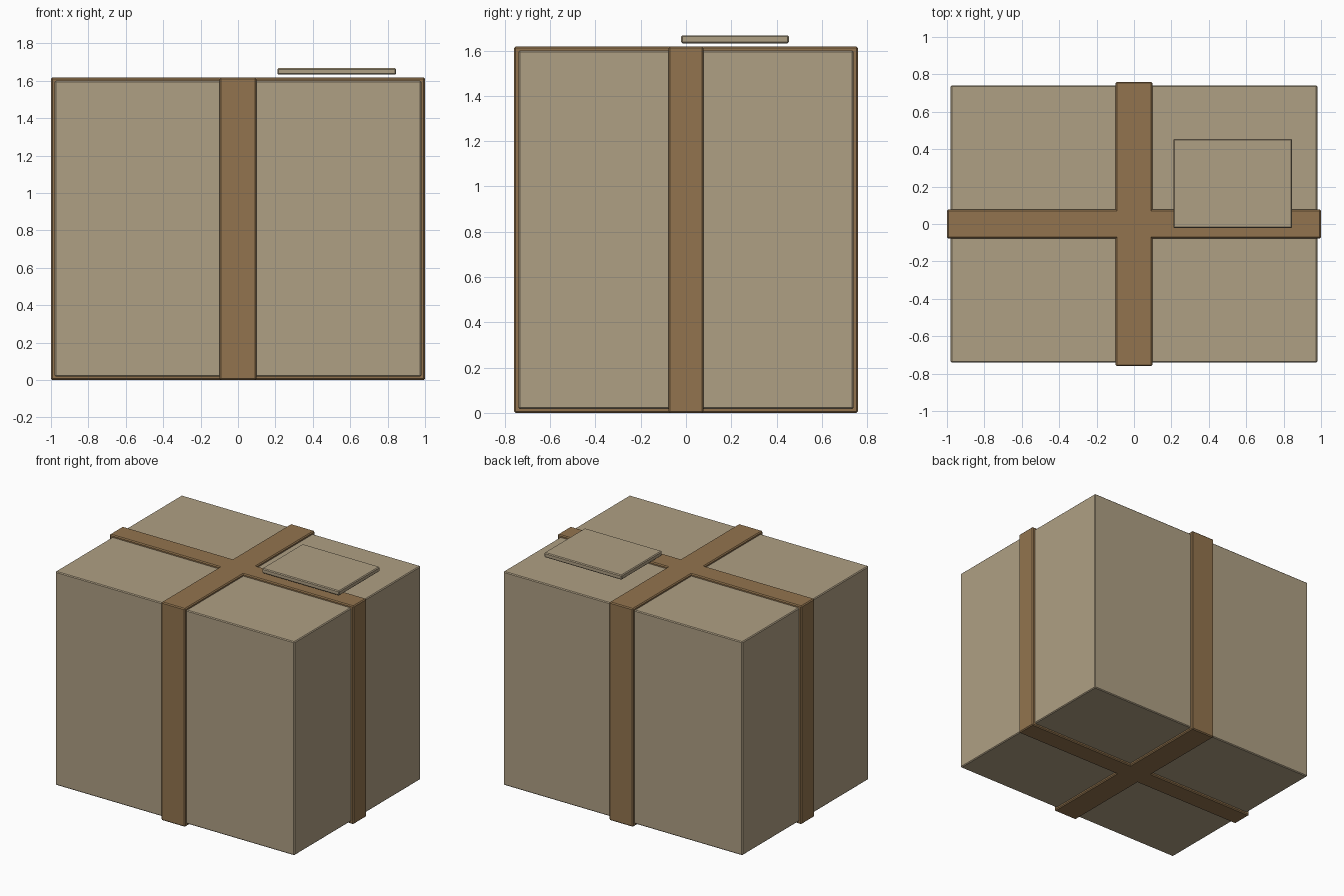
import bpy

# Remove the default cube
old = bpy.data.objects.get("Cube")
if old:
    bpy.data.objects.remove(old, do_unlink=True)


def material(name, color):
    mat = bpy.data.materials.new(name)
    mat.use_nodes = True
    mat.diffuse_color = color
    mat.node_tree.nodes["Principled BSDF"].inputs["Base Color"].default_value = color
    return mat


def block(name, low, high, mat, bevel):
    """Bevelled box spanning two opposite corners."""
    center = [(a + b) / 2 for a, b in zip(low, high)]
    bpy.ops.mesh.primitive_cube_add(size=1, location=center)
    obj = bpy.context.object
    obj.name = name
    obj.scale = [b - a for a, b in zip(low, high)]
    bpy.ops.object.transform_apply(location=False, rotation=False, scale=True)
    obj.data.materials.append(mat)
    mod = obj.modifiers.new("Soft edges", "BEVEL")
    mod.width = bevel
    mod.segments = 1
    return obj


card = material("Cardboard tan", (0.43, 0.35, 0.23, 1))
tape = material("Tape brown", (0.29, 0.175, 0.077, 1))

# Box body
block("box_body", (-0.98, -0.74, 0.018), (0.98, 0.74, 1.6), card, 0.006)

# Straps wrapping all the way round the box
block("lengthwise_strap", (-1, -0.077, 0), (1, 0.077, 1.617), tape, 0.007)
block("crosswise_strap", (-0.098, -0.76, 0), (0.098, 0.76, 1.617), tape, 0.007)

# Label plate hovering above the lid
block("label_plate", (0.21, -0.022, 1.632), (0.845, 0.455, 1.667), card, 0.006)
